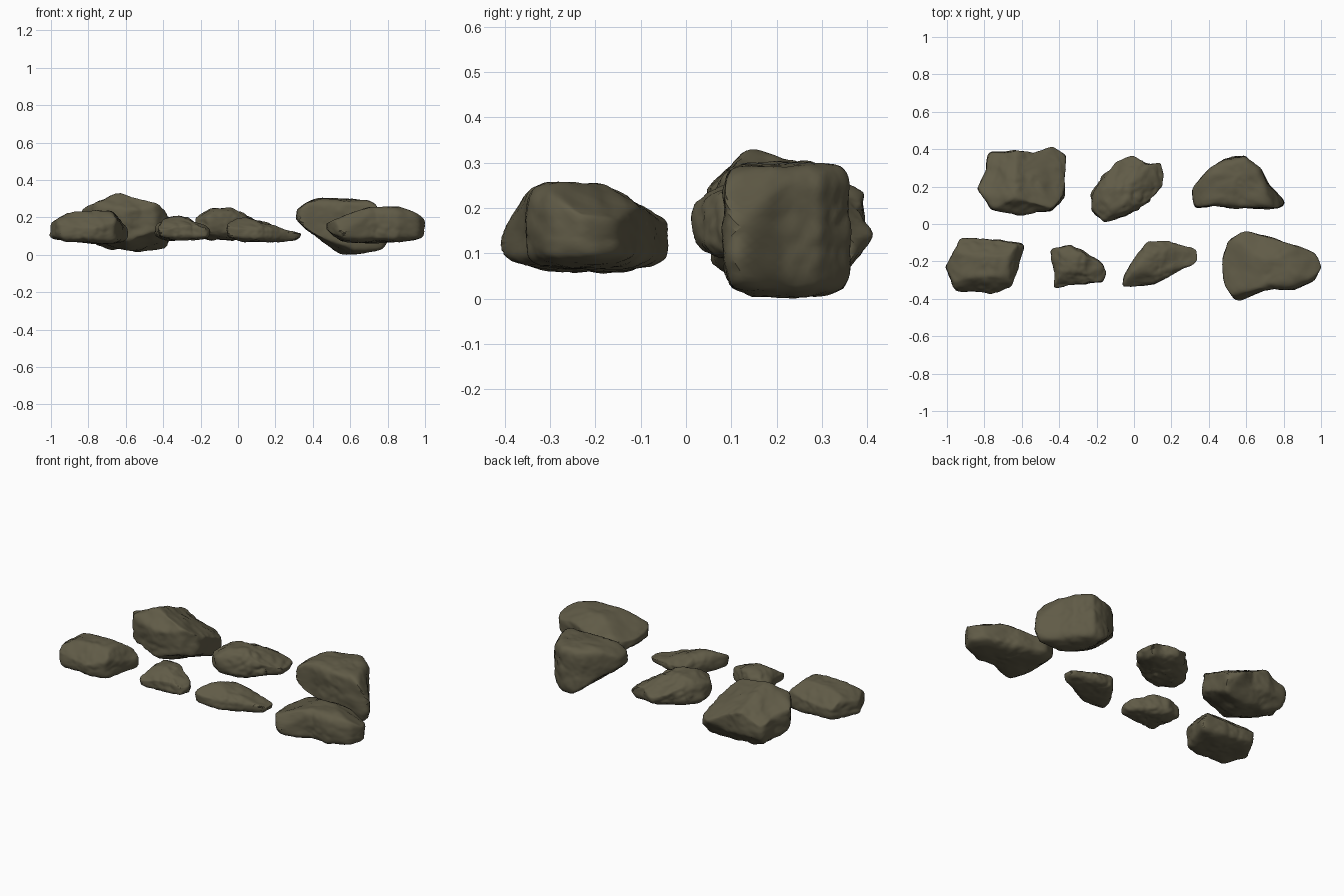
import bpy, bmesh, math
from mathutils import Vector, noise

if "Cube" in bpy.data.objects:
    bpy.data.objects.remove(bpy.data.objects["Cube"])

stone = bpy.data.materials.new("dark olive stone")
stone.diffuse_color = (0.118, 0.105, 0.063, 1)
stone.use_nodes = True
stone.node_tree.nodes["Principled BSDF"].inputs["Base Color"].default_value = stone.diffuse_color


def reach(outline, c, ang):
    """Distance from c to the plan outline along a direction."""
    dx, dy = math.cos(ang), math.sin(ang)
    best = 0.0
    for i, (ax, ay) in enumerate(outline):
        bx, by = outline[(i + 1) % len(outline)]
        ex, ey = bx - ax, by - ay
        den = dx * ey - dy * ex
        if abs(den) < 1e-9:
            continue
        qx, qy = ax - c[0], ay - c[1]
        t = (qx * ey - qy * ex) / den
        s = (qx * dy - qy * dx) / den
        if t > 0 and -1e-6 <= s <= 1 + 1e-6:
            best = max(best, t)
    return best


def rock(name, outline, mid, top, bottom, chips, power=3.0, rough=0.012, seed=0):
    """Boulder from a plan outline; top and bottom are (height, x slope, y slope),
    chips are flat cuts given as a point and an outward normal."""
    xs, ys = zip(*outline)
    c = ((min(xs) + max(xs)) / 2, (min(ys) + max(ys)) / 2)
    bm = bmesh.new()
    bmesh.ops.create_icosphere(bm, subdivisions=5, radius=1)
    off = Vector((seed * 7.3, seed * 3.1, seed * 5.7))
    dirs = [v.co.normalized() for v in bm.verts]
    for v, u in zip(bm.verts, dirs):
        h = math.hypot(u.x, u.y)
        k = (h ** power + abs(u.z) ** power) ** (-1 / power)
        ang = math.atan2(u.y, u.x)
        r = reach(outline, c, ang) * h * k
        dx, dy = r * math.cos(ang), r * math.sin(ang)
        z0, gx, gy = top if u.z > 0 else bottom
        end = z0 + gx * dx + gy * dy
        p = Vector((c[0] + dx, c[1] + dy, mid + abs(u.z) * k * (end - mid)))
        # flat broken faces
        for point, normal in chips:
            n = Vector(normal).normalized()
            d = (p - Vector(point)).dot(n)
            if d > 0:
                p -= n * d * 0.93
        v.co = p
    # worn edges
    for _ in range(2):
        bmesh.ops.smooth_vert(bm, verts=bm.verts, factor=0.5,
                              use_axis_x=True, use_axis_y=True, use_axis_z=True)
    # broad lumps, then sharp-edged ridges and fine grain
    for v, u in zip(bm.verts, dirs):
        p = v.co.copy()
        amp = noise.noise(p * 9 + off) * rough
        amp += (abs(noise.noise(p * 16 + off)) - 0.2) * rough * 0.8
        amp += noise.noise(p * 45 + off) * rough * 0.25
        v.co = p + u * amp
    mesh = bpy.data.meshes.new(name)
    bm.to_mesh(mesh)
    bm.free()
    mesh.materials.append(stone)
    ob = bpy.data.objects.new(name, mesh)
    bpy.context.collection.objects.link(ob)
    bpy.context.view_layer.objects.active = ob
    ob.select_set(True)
    bpy.ops.object.shade_smooth_by_angle(angle=math.radians(40))
    ob.select_set(False)


# Back row
rock("back_left_boulder",
     [(-.78, .385), (-.64, .39), (-.53, .38), (-.44, .415), (-.36, .365), (-.37, .27),
      (-.375, .145), (-.45, .065), (-.61, .05), (-.76, .08), (-.835, .19), (-.79, .27)],
     .17, (.335, 0, 0), (.025, -.1, 0),
     [((-.55, .25, .257), (.354, .354, .87)), ((-.74, .2, .285), (-.5, 0, 1)),
      ((-.68, .2, .295), (-.354, .354, .87)),
      ((-.45, .15, .09), (.354, -.354, -.87)), ((-.6, .1, .06), (-.354, -.354, -.87)),
      ((-.6, .11, .31), (0, -1, .8)), ((-.6, .38, .1), (0, 1, -.8))], 4.5, .013, 1)
rock("back_middle_stone",
     [(-.02, .365), (.07, .32), (.15, .335), (.153, .21), (.08, .115), (-.05, .045),
      (-.16, .015), (-.225, .075), (-.225, .16), (-.17, .25), (-.1, .325)],
     .15, (.25, -.1, 0), (.082, 0, 0),
     [((.05, .2, .205), (.6, 0, 1)), ((-.17, .1, .235), (-.6, -.4, 1)),
      ((0, .3, .19), (0, .6, 1))], 3, .017, 2)
rock("back_right_boulder",
     [(.305, .19), (.4, .293), (.48, .348), (.59, .363), (.68, .293), (.72, .21), (.81, .12),
      (.79, .085), (.68, .085), (.56, .085), (.43, .1), (.325, .08)],
     .16, (.3, -.03, 0), (.01, .02, 0),
     [((.43, .2, .1), (-.75, 0, -1)), ((.75, .2, .22), (1, .2, .7)),
      ((.55, .12, .045), (-.354, -.354, -.87)), ((.36, .2, .275), (-.7, 0, 1))],
     7, .01, 3)

# Front row
rock("front_left_stone",
     [(-.925, -.075), (-.72, -.085), (-.59, -.11), (-.615, -.24), (-.66, -.34),
      (-.77, -.37), (-.955, -.355), (-1.01, -.23)],
     .13, (.235, .05, 0), (.065, -.05, 0),
     [((-.94, -.23, .21), (-.6, 0, 1)), ((-.65, -.2, .21), (1, -.1, .7)),
      ((-.8, -.31, .205), (0, -1, 1)), ((-.8, -.13, .2), (0, .9, 1))], 4.2, .01, 4)
rock("front_small_stone",
     [(-.44, -.13), (-.345, -.115), (-.25, -.155), (-.195, -.185), (-.152, -.25),
      (-.165, -.315), (-.24, -.315), (-.32, -.325), (-.43, -.35), (-.43, -.24)],
     .125, (.2, -.03, .1), (.08, 0, 0),
     [((-.24, -.23, .185), (.5, -.1, 1)), ((-.4, -.23, .185), (-1, 0, .9)),
      ((-.32, -.29, .175), (0, -.7, 1))], 3.2, .013, 5)
rock("front_middle_stone",
     [(-.065, -.335), (-.055, -.27), (.015, -.17), (.08, -.095), (.19, -.095), (.335, -.135),
      (.335, -.205), (.22, -.255), (.11, -.325), (-.02, -.34)],
     .115, (.175, -.3, .03), (.072, 0, 0),
     [((.05, -.28, .18), (.1, -.7, 1)), ((0, -.25, .21), (-.5, .2, 1)),
      ((.2, -.13, .15), (.1, .7, 1))], 3, .012, 6)
rock("front_right_boulder",
     [(.47, -.19), (.5, -.085), (.6, -.035), (.75, -.075), (.84, -.105), (.955, -.145),
      (1.01, -.23), (.965, -.305), (.85, -.35), (.74, -.345), (.68, -.365), (.55, -.42),
      (.485, -.33)],
     .14, (.258, 0, -.04), (.07, 0, 0),
     [((.57, -.2, .207), (-.4, 0, 1)), ((.7, -.1, .205), (0, .6, 1)),
      ((.7, -.36, .215), (0, -1, .6)), ((.95, -.2, .235), (.6, 0, 1)),
      ((.85, -.15, .218), (.354, .354, .87)),
      ((.55, -.25, .085), (-.6, 0, -.87))], 4.5, .009, 7)

# Rest the group exactly on the ground
low = min(v.co.z for o in bpy.data.objects for v in o.data.vertices)
for o in bpy.data.objects:
    for v in o.data.vertices:
        v.co.z -= low
